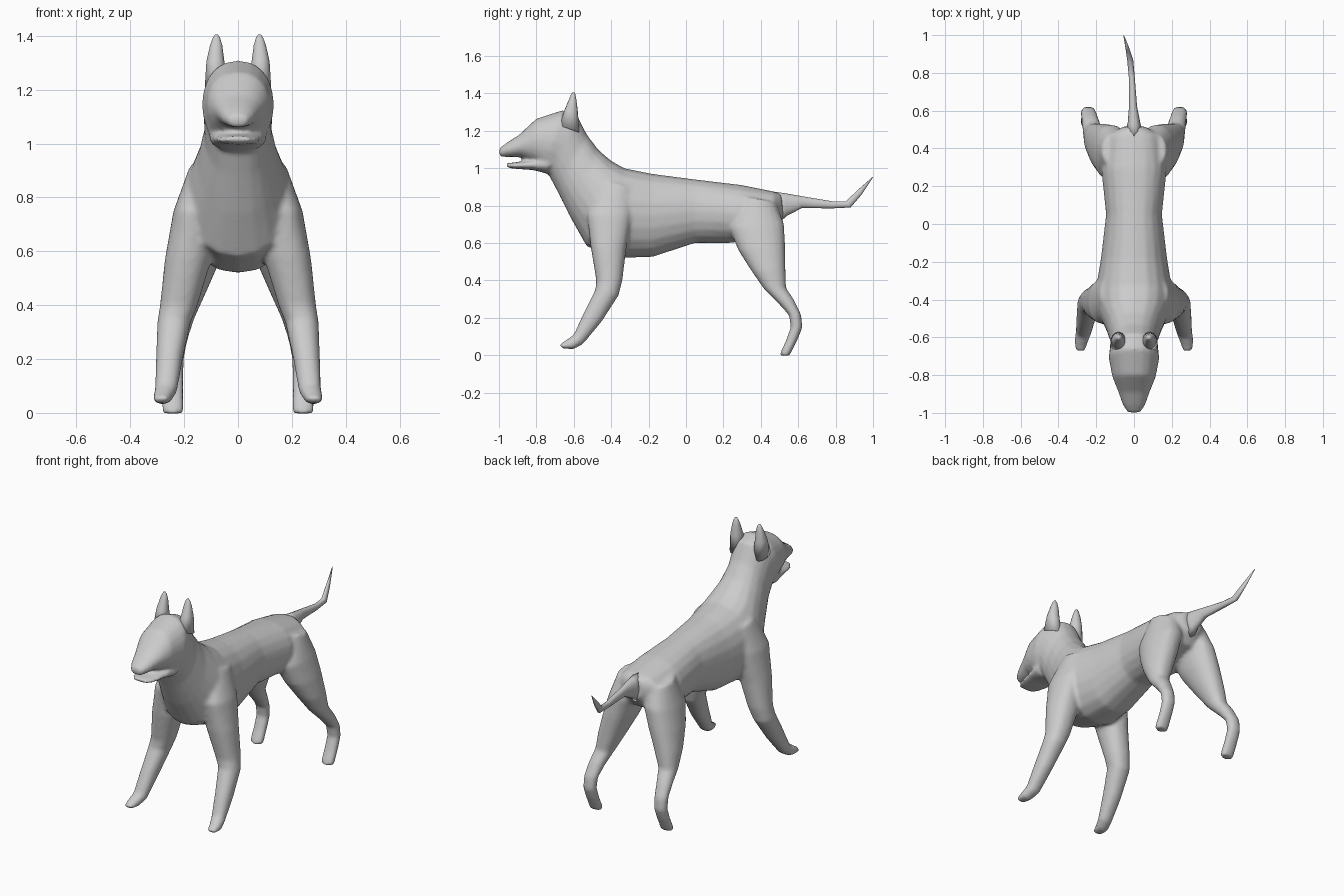
import bpy, bmesh, math

coat = bpy.data.materials.new("grey_coat")
coat.diffuse_color = (0.6, 0.6, 0.6, 1)


def loft(bm, rings, side=1, n=20):
    """Skin oval rings: (x, y1, z1, y2, z2, half_width); the oval spans point 1 to point 2."""
    loops = []
    for x, y1, z1, y2, z2, w in rings:
        loop = []
        for i in range(n):
            a = 2 * math.pi * i / n
            c, s = math.cos(a), math.sin(a)
            s = math.copysign(abs(s) ** 0.85, s)  # slightly full sides
            t = (1 + c) / 2
            loop.append(bm.verts.new((side * (x + w * s), y2 + (y1 - y2) * t, z2 + (z1 - z2) * t)))
        loops.append(loop)
    faces = [bm.faces.new(loops[0]), bm.faces.new(loops[-1][::-1])]
    for a, b in zip(loops, loops[1:]):
        for i in range(n):
            j = (i + 1) % n
            faces.append(bm.faces.new((a[j], a[i], b[i], b[j])))
    bmesh.ops.recalc_face_normals(bm, faces=faces)


def finish(bm, name):
    me = bpy.data.meshes.new(name)
    bm.to_mesh(me)
    bm.free()
    me.materials.append(coat)
    ob = bpy.data.objects.new(name, me)
    bpy.context.collection.objects.link(ob)
    bpy.context.view_layer.objects.active = ob
    ob.select_set(True)
    bpy.ops.object.shade_smooth()
    ob.select_set(False)
    return ob


# rump, back, chest, neck, skull and upper muzzle
trunk = [
    (0, .51, .86, .52, .74, .06), (0, .47, .875, .47, .67, .14),
    (0, .30, .91, .25, .60, .172), (0, .05, .94, .05, .60, .148),
    (0, -.18, .97, -.18, .525, .175), (0, -.33, 1.0, -.34, .52, .20),
    (0, -.40, 1.04, -.53, .58, .19), (0, -.47, 1.10, -.62, .74, .15),
    (0, -.53, 1.18, -.69, .88, .125), (0, -.58, 1.28, -.735, .965, .128),
    (0, -.66, 1.31, -.76, .985, .134), (0, -.80, 1.265, -.82, 1.03, .115),
    (0, -.89, 1.18, -.88, 1.06, .085), (0, -.96, 1.135, -.955, 1.06, .06),
    (0, -1.0, 1.105, -.995, 1.06, .035)]
jaw = [
    (0, -.72, 1.07, -.74, .97, .11), (0, -.83, 1.045, -.82, .99, .092),
    (0, -.92, 1.03, -.93, .998, .072), (0, -.96, 1.027, -.96, 1.005, .045)]
front_leg = [
    (.10, -.47, .93, -.27, .90, .08), (.165, -.53, .75, -.29, .75, .075),
    (.185, -.51, .58, -.32, .56, .087), (.22, -.48, .40, -.34, .40, .07),
    (.238, -.485, .35, -.36, .32, .062), (.255, -.55, .22, -.45, .18, .05),
    (.267, -.60, .11, -.55, .06, .042), (.28, -.645, .078, -.60, .032, .036),
    (.283, -.675, .06, -.665, .035, .026)]
hind_leg = [
    (.09, .30, .85, .48, .82, .08), (.12, .23, .68, .525, .70, .095),
    (.155, .28, .56, .53, .58, .09), (.19, .35, .45, .532, .46, .075),
    (.215, .42, .35, .535, .36, .055), (.23, .50, .27, .575, .30, .047),
    (.24, .55, .215, .615, .22, .042), (.242, .56, .15, .623, .15, .04),
    (.242, .535, .08, .60, .09, .04), (.242, .505, .015, .56, .01, .042),
    (.242, .503, -.002, .556, -.002, .036)]

# one continuous skin for trunk, jaw and legs
bm = bmesh.new()
loft(bm, trunk)
loft(bm, jaw)
for s in (1, -1):
    loft(bm, front_leg, s)
    loft(bm, hind_leg, s)
body = finish(bm, "body")
mod = body.modifiers.new("merge", 'REMESH')
mod.mode = 'VOXEL'
mod.voxel_size = 0.011
mod.use_smooth_shade = True
mod = body.modifiers.new("soften", 'SMOOTH')
mod.factor = 0.5
mod.iterations = 6

# pointed ears
for s, name in ((1, "left_ear"), (-1, "right_ear")):
    bm = bmesh.new()
    loft(bm, [
        (.078, -.68, 1.23, -.57, 1.19, .046), (.084, -.65, 1.31, -.578, 1.30, .034),
        (.081, -.625, 1.37, -.585, 1.36, .023), (.08, -.614, 1.395, -.592, 1.395, .013),
        (.08, -.608, 1.405, -.598, 1.405, .005)], s, 14)
    finish(bm, name)

# tail, curling up and to one side at the tip
bm = bmesh.new()
loft(bm, [
    (0, .45, .877, .50, .71, .05), (0, .53, .866, .54, .745, .034),
    (-.005, .62, .85, .62, .787, .022), (-.012, .78, .823, .78, .785, .016),
    (-.02, .855, .823, .88, .79, .016), (-.035, .92, .885, .94, .86, .01),
    (-.055, 1.0, .955, 1.0, .95, .002)], 1, 14)
finish(bm, "tail")
